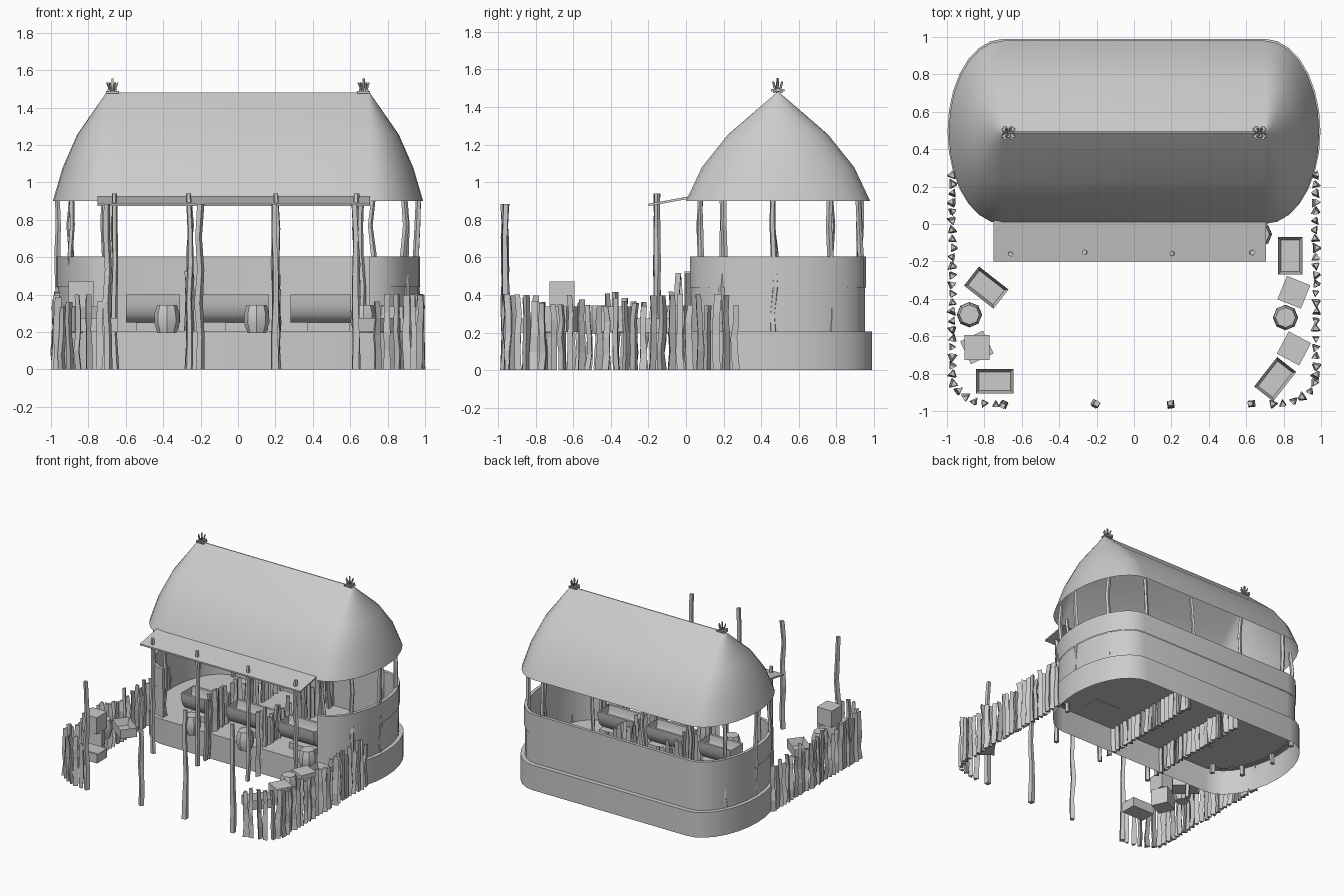
import bpy, bmesh, math, random
from mathutils import Vector, Matrix

if "Cube" in bpy.data.objects:
    bpy.data.objects.remove(bpy.data.objects["Cube"])

random.seed(4)
R = random.uniform


def make(name, bm, smooth=False):
    bmesh.ops.recalc_face_normals(bm, faces=bm.faces)
    me = bpy.data.meshes.new(name)
    bm.to_mesh(me)
    bm.free()
    ob = bpy.data.objects.new(name, me)
    bpy.context.collection.objects.link(ob)
    if smooth:
        bpy.context.view_layer.objects.active = ob
        ob.select_set(True)
        bpy.ops.object.shade_smooth_by_angle(angle=math.radians(35))
        ob.select_set(False)
    return ob


def plan(rx, ry, cy=0.495, cx=0.7, n=14):
    """Long outline with half-ellipse ends, from front right round the back to front left."""
    pts = []
    for s, a0 in ((1, -90), (-1, 90)):
        for i in range(n + 1):
            a = math.radians(a0 + 180 * i / n)
            pts.append((s * cx + rx * math.cos(a), cy + ry * math.sin(a)))
    return pts


def loft(bm, rings, closed=True):
    vs = [[bm.verts.new(p) for p in r] for r in rings]
    n = len(vs[0])
    for a, b in zip(vs, vs[1:]):
        for i in range(n if closed else n - 1):
            j = (i + 1) % n
            bm.faces.new((a[i], a[j], b[j], b[i]))
    return vs


def stick(bm, x, y, z0, z1, r, sides=3, segs=3, bend=0.008, lean=(0, 0)):
    """Crooked pole, slightly tapered."""
    rings, ph = [], R(0, 6.28)
    for k in range(segs + 1):
        t = k / segs
        ox, oy = x + R(-bend, bend) + lean[0] * t, y + R(-bend, bend) + lean[1] * t
        rr = r * R(0.85, 1.1) * (1 - 0.2 * t)
        rings.append([(ox + rr * math.cos(ph + 6.2832 * i / sides),
                       oy + rr * math.sin(ph + 6.2832 * i / sides),
                       z0 + (z1 - z0) * t) for i in range(sides)])
    vs = loft(bm, rings)
    bm.faces.new(vs[0])
    bm.faces.new(vs[-1])


def box(bm, c, size, rot=0, open_top=False):
    M = Matrix.Translation(c) @ Matrix.Rotation(math.radians(rot), 4, 'Z') @ Matrix.Diagonal((*size, 1))
    g = bmesh.ops.create_cube(bm, size=1, matrix=M)
    if open_top:
        faces = {f for v in g['verts'] for f in v.link_faces}
        top = max(faces, key=lambda f: f.calc_center_median().z)
        bmesh.ops.inset_region(bm, faces=[top], thickness=0.022)
        for v in top.verts:
            v.co.z -= size[2] * 0.8


# Thatched roof
bm = bmesh.new()
rings = [[(x, y, z) for x, y in plan(rx, ry, 0.49)]
         for rx, ry, z in ((0.29, 0.49, 0.9), (0.237, 0.405, 1.08), (0.16, 0.265, 1.255), (0.004, 0.004, 1.48))]
vs = loft(bm, rings)
bm.faces.new(vs[-1])
make("roof", bm, True)

# Hollow plinth with floor on top
bm = bmesh.new()
vs = loft(bm, [[(x, y, z) for x, y in plan(0.297, 0.495)] for z in (0, 0.205)])
bm.faces.new(vs[-1])
make("plinth", bm, True)

# Two wall bands, open at the front
for name, z0, z1, r in (("lower_wall", 0.2, 0.44, 0.0), ("upper_wall", 0.44, 0.605, 0.006)):
    bm = bmesh.new()
    outer, inner = plan(0.266 + r, 0.462 + r, 0.49), plan(0.246, 0.442, 0.49)
    sec = [[(x, y, z0) for x, y in outer], [(x, y, z1) for x, y in outer],
           [(x, y, z1) for x, y in inner], [(x, y, z0) for x, y in inner]]
    vs = loft(bm, sec, closed=False)
    for i in (0, -1):
        bm.faces.new([row[i] for row in vs])
    make(name, bm, True)

# Roof posts
bm = bmesh.new()
spots = [(x, 0.925) for x in (-0.68, -0.26, 0.2, 0.66)]
for s in (-1, 1):
    spots += [(s * 0.715, 0.07), (s * 0.89, 0.2), (s * 0.96, 0.47), (s * 0.895, 0.77)]
for x, y in spots:
    stick(bm, x, y, 0.13, 0.93, 0.019, 5, 5, 0.01)
make("roof_posts", bm)

# Porch posts and tall yard posts
bm = bmesh.new()
for x in (-0.66, -0.26, 0.205, 0.63):
    stick(bm, x, -0.155, 0, 0.94, 0.019, 5, 5, 0.007)
for x in (-0.7, -0.205, 0.2, 0.625):
    stick(bm, x, -0.965, 0, 0.885, 0.024, 4, 5, 0.007)
make("tall_posts", bm)

# Awning
bm = bmesh.new()
ends = []
for x in (-0.75, 0.705):
    ends.append([(x, 0.02, 0.925), (x, -0.2, 0.885), (x, -0.2, 0.873), (x, 0.02, 0.912)])
vs = loft(bm, ends)
for r in vs:
    bm.faces.new(r)
make("awning", bm)

# Yard fences with curved front corners
for s, name in ((-1, "left_fence"), (1, "right_fence")):
    bm = bmesh.new()
    path = [(0.972, 0.26 - 0.0485 * i) for i in range(23)]
    for a in (12, 30, 46, 60, 74, 88):
        t = math.radians(a)
        path.append((0.735 + 0.237 * math.cos(t), -0.82 - 0.145 * math.sin(t)))
    for x, y in path:
        stick(bm, s * x, y, 0, R(0.33, 0.42), R(0.021, 0.027), 3, 4, 0.007)
    make(name, bm)

# Stall partitions
for x, name in ((-0.26, "left_partition"), (0.205, "right_partition")):
    bm = bmesh.new()
    for i in range(20):
        stick(bm, x, -0.04 + 0.048 * i, 0, R(0.42, 0.54), 0.024, 3, 4, 0.008)
    make(name, bm)

# Feeding troughs on blocks
for i, (x0, x1) in enumerate(((-0.6, -0.31), (-0.19, 0.165), (0.28, 0.605))):
    bm = bmesh.new()
    sec = []
    for x in (x0, x1):
        ring = []
        for r, order in ((0.085, range(9)), (0.065, range(8, -1, -1))):
            for k in order:
                a = math.pi * (1 + k / 8)
                ring.append((x, 0.2 + r * math.cos(a), 0.4 + r * 1.75 * math.sin(a)))
        sec.append(ring)
    loft(bm, sec)
    for x in (x0, x1):
        g = [bm.verts.new((x, 0.2 + 0.085 * math.cos(math.pi * (1 + k / 8)),
                           0.4 + 0.149 * math.sin(math.pi * (1 + k / 8)))) for k in range(9)]
        bm.faces.new(g)
    make(f"trough_{i}", bm, True)
    bm = bmesh.new()
    box(bm, ((max(x0, x1 - 0.24) + x1) / 2, 0.2, 0.225), (0.23, 0.14, 0.05))
    make(f"trough_block_{i}", bm)

# Open crates and closed boxes
bm = bmesh.new()
for x, y, rot in ((-0.79, -0.34, -38), (-0.745, -0.84, 0), (0.835, -0.17, 90), (0.755, -0.83, 52)):
    box(bm, (x, y, 0.238), (0.2, 0.13, 0.075), rot, True)
make("open_crates", bm)
bm = bmesh.new()
for x, y, z, rot in ((-0.84, -0.66, 0.27, 25), (-0.84, -0.66, 0.405, 0),
                     (0.855, -0.365, 0.27, -22), (0.855, -0.665, 0.27, -28)):
    box(bm, (x, y, z), (0.135,) * 3, rot)
make("boxes", bm)

# Octagonal pots
for i, (x, y) in enumerate(((-0.88, -0.485), (0.81, -0.5), (-0.38, -0.05), (0.1, -0.05), (0.67, -0.055))):
    bm = bmesh.new()
    rings = [[(x + r * math.cos(math.pi * k / 4), y + r * math.sin(math.pi * k / 4), z) for k in range(8)]
             for r, z in ((0.05, 0.195), (0.068, 0.25), (0.066, 0.3), (0.053, 0.345))]
    vs = loft(bm, rings)
    bm.faces.new(vs[0])
    bm.faces.new(vs[-1])
    make(f"pot_{i}", bm, True)

# Bound twig finials on the ridge ends
for s, name in ((-1, "left_finial"), (1, "right_finial")):
    bm = bmesh.new()
    x, y = s * 0.672, 0.488
    for d in (-0.018, 0.018):
        box(bm, (x, y + d, 1.482), (0.07, 0.014, 0.012))
        box(bm, (x + d, y, 1.49), (0.014, 0.07, 0.012))
    stick(bm, x, y, 1.47, 1.555, 0.008, 4, 2, 0.001)
    for k in range(6):
        a = math.pi * k / 3
        c, n = math.cos(a), math.sin(a)
        stick(bm, x + 0.01 * c, y + 0.01 * n, 1.48, 1.535, 0.007, 4, 2, 0.001, (0.018 * c, 0.018 * n))
    make(name, bm)
